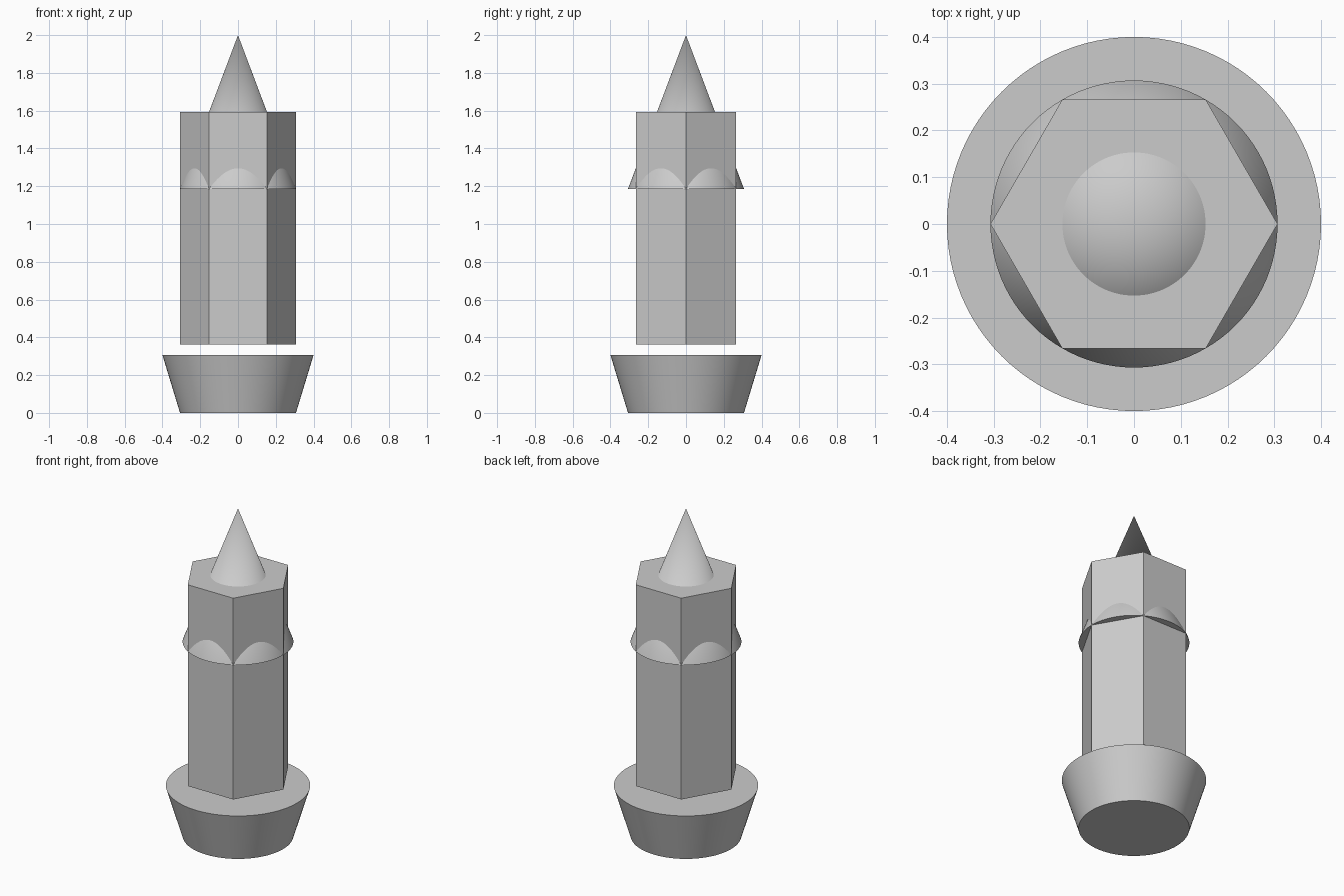
import bpy

if "Cube" in bpy.data.objects:
    bpy.data.objects.remove(bpy.data.objects["Cube"])


def lathe_part(name, sides, r_bottom, r_top, z0, z1, smooth=True):
    """Capped cone, frustum or prism standing between z0 and z1, first corner on +x."""
    bpy.ops.mesh.primitive_cone_add(
        vertices=sides, radius1=r_bottom, radius2=r_top, depth=z1 - z0,
        location=(0, 0, (z0 + z1) / 2))
    obj = bpy.context.object
    obj.name = name
    if sides == 6:
        # turn the hexagon so that corners point along x
        obj.rotation_euler.z = 0.5235988
        bpy.ops.object.transform_apply(location=False, rotation=True, scale=False)
    if smooth:
        bpy.ops.object.shade_smooth_by_angle(angle=0.5)
    return obj


# flared round foot
lathe_part("base", 96, 0.307, 0.40, 0.0, 0.306)

# hexagonal shaft, floating just above the foot
lathe_part("shaft", 6, 0.307, 0.307, 0.363, 1.594, smooth=False)

# tall cone passing through the shaft and out of its top
lathe_part("point", 96, 0.307, 0.0, 1.186, 2.0)
